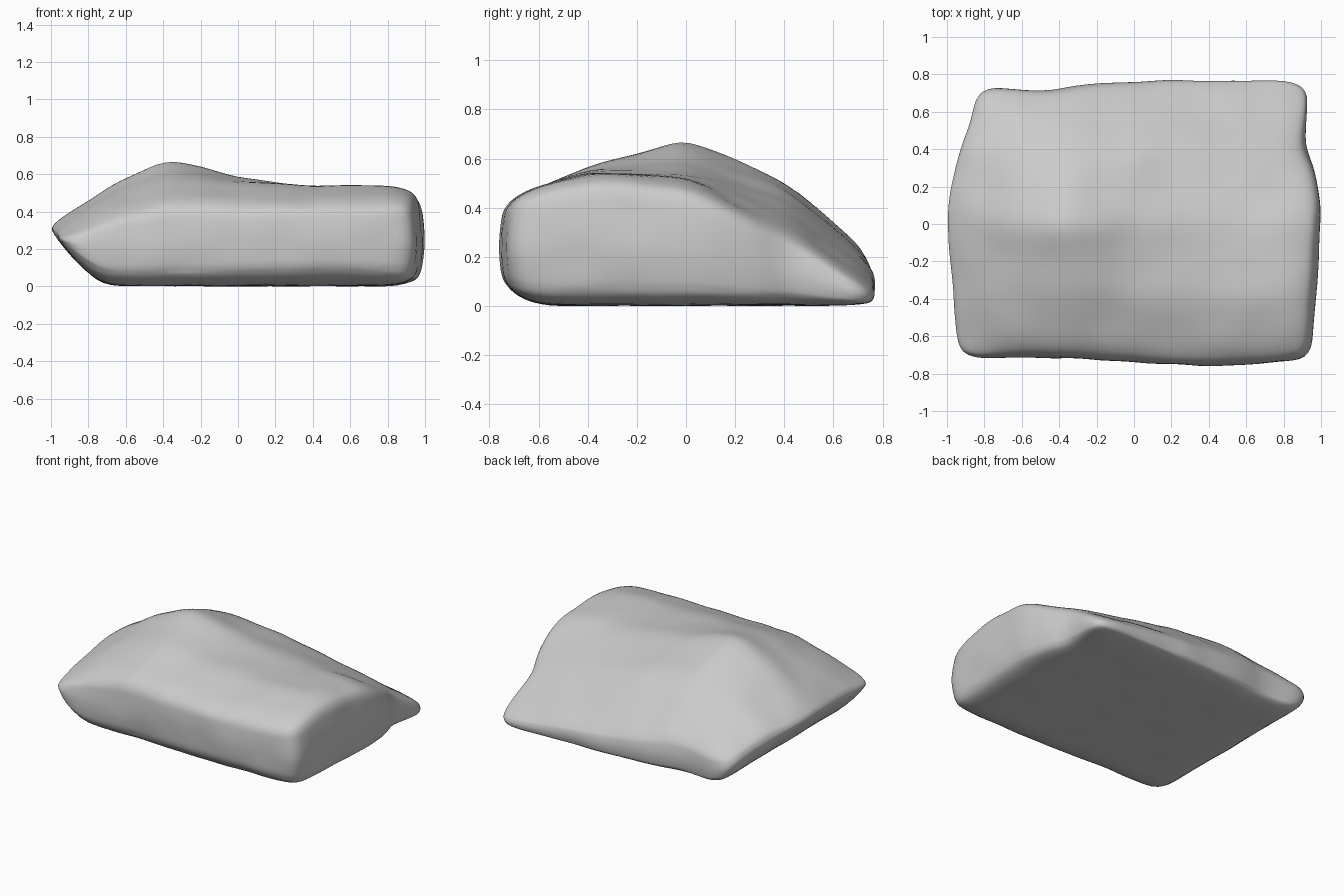
import bpy, bmesh
from mathutils import Vector, noise

cube = bpy.data.objects.get("Cube")
if cube:
    bpy.data.objects.remove(cube, do_unlink=True)


def along(keys, vals, t):
    """Piecewise interpolation of vals over ascending keys."""
    if t <= keys[0]:
        return vals[0]
    for k in range(len(keys) - 1):
        if t <= keys[k + 1]:
            f = (t - keys[k]) / (keys[k + 1] - keys[k])
            return vals[k] + (vals[k + 1] - vals[k]) * f
    return vals[-1]


# Plan outline of the slab
SIDE_Y = (-.7, -.5, -.2, .07, .3, .4, .65, .75)
LEFT_X = (-.95, -.955, -.985, -1, -.955, -.925, -.855, -.84)
RIGHT_X = (.95, .965, .985, 1, .965, .905, .935, .935)
END_X = (-.9, -.55, -.3, 0, .4, .9)
FRONT_Y = (-.715, -.715, -.72, -.74, -.76, -.74)
BACK_Y = (.735, .71, .75, .765, .765, .765)

# Height of the upper surface, one row per station in x
TOP_X = (-1, -.7, -.37, 0, .4, .95)
TOP_Y = (-.75, -.4, 0, .4, .75)
TOP_Z = ((.22, .30, .34, .28, .16),
         (.36, .46, .53, .42, .20),
         (.43, .56, .70, .51, .22),
         (.43, .545, .585, .48, .19),
         (.44, .54, .53, .41, .14),
         (.44, .54, .51, .29, .07))


def top_height(x, y):
    return along(TOP_X, [along(TOP_Y, row, y) for row in TOP_Z], x)


def bottom_height(x, y):
    """Flat base, undercut at the left end and a little along the front."""
    end = max(0, -.72 - x) / .28
    front = max(0, -.55 - y) / .2
    return min(.28 * end ** 1.2 + .06 * front ** 2, top_height(x, y) * .8)


def rounded(p, half, radius):
    """Move a point of a box onto the same box with rounded edges."""
    core = Vector([max(-h + radius, min(h - radius, c)) for c, h in zip(p, half)])
    return core + (p - core).normalized() * radius


# Rock: a finely divided box bent to the outline and heights
HALF = Vector((1, .75, .28))
bm = bmesh.new()
bmesh.ops.create_cube(bm, size=2)
bmesh.ops.subdivide_edges(bm, edges=bm.edges[:], cuts=39, use_grid_fill=True)
for v in bm.verts:
    p = rounded(v.co * HALF, HALF, .1)
    bulge = 1 - .03 * (p.z / HALF.z) ** 2
    x = along((-1, 1), (along(SIDE_Y, LEFT_X, p.y), along(SIDE_Y, RIGHT_X, p.y)), p.x) * bulge
    y = along((-.75, .75), (along(END_X, FRONT_Y, p.x), along(END_X, BACK_Y, p.x)), p.y) * bulge
    low = bottom_height(x, y)
    z = low + (top_height(x, y) - low) * (p.z / HALF.z + 1) / 2
    v.co = (x, y, z)
for step in range(8):
    bmesh.ops.smooth_vert(bm, verts=bm.verts[:], factor=.5,
                          use_axis_x=True, use_axis_y=True, use_axis_z=True)

# Gentle weathering, weaker on the underside
bm.normal_update()
shifts = [(v, v.normal * noise.noise(v.co * 4.5) * (.01 if v.normal.z > -.5 else .005))
          for v in bm.verts]
for v, shift in shifts:
    v.co += shift

# Rest the base on the ground
ground = min(v.co.z for v in bm.verts)
bmesh.ops.translate(bm, verts=bm.verts[:], vec=(0, 0, -ground))

mesh = bpy.data.meshes.new("rock")
bm.to_mesh(mesh)
bm.free()
rock = bpy.data.objects.new("rock", mesh)
bpy.context.collection.objects.link(rock)

# Stone colour
stone = bpy.data.materials.new("grey_stone")
stone.use_nodes = True
colour = (.6, .6, .6, 1)
stone.diffuse_color = colour
stone.node_tree.nodes["Principled BSDF"].inputs["Base Color"].default_value = colour
mesh.materials.append(stone)

bpy.context.view_layer.objects.active = rock
rock.select_set(True)
bpy.ops.object.shade_smooth_by_angle(angle=.7)
